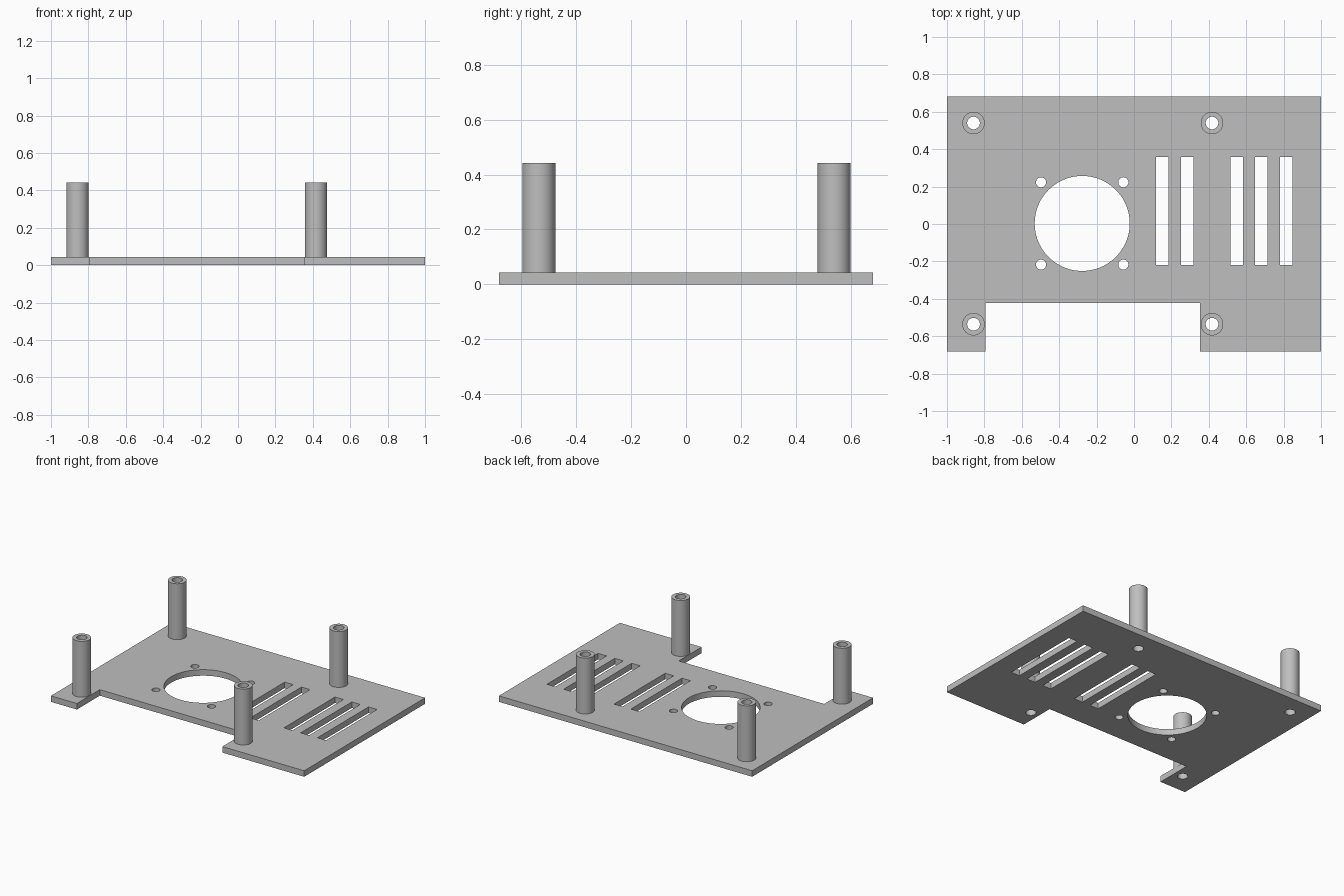
import bpy, bmesh, math

cube = bpy.data.objects.get("Cube")
if cube:
    bpy.data.objects.remove(cube, do_unlink=True)

# Single grey material
grey = bpy.data.materials.new("plain grey")
grey.use_nodes = True
COLOR = (0.52, 0.52, 0.52, 1)
grey.diffuse_color = COLOR
grey.node_tree.nodes["Principled BSDF"].inputs["Base Color"].default_value = COLOR

THICK, TOP = 0.043, 0.442
HALF_Y = 0.682
POST_R, BORE_R = 0.06, 0.034


def circle(cx, cy, r, n=48):
    return [(cx + r * math.cos(math.tau * i / n), cy + r * math.sin(math.tau * i / n))
            for i in range(n)]


def rect(x0, y0, x1, y1):
    return [(x0, y0), (x1, y0), (x1, y1), (x0, y1)]


def extrude_profile(name, loops, z0, z1):
    """Solid from an outer loop and hole loops, between two heights."""
    curve = bpy.data.curves.new(name + " profile", 'CURVE')
    curve.dimensions = '2D'
    curve.fill_mode = 'BOTH'
    curve.extrude = (z1 - z0) / 2
    for loop in loops:
        spline = curve.splines.new('POLY')
        spline.points.add(len(loop) - 1)
        for point, (x, y) in zip(spline.points, loop):
            point.co = (x, y, 0, 1)
        spline.use_cyclic_u = True
    helper = bpy.data.objects.new(name + " helper", curve)
    bpy.context.scene.collection.objects.link(helper)
    bpy.context.view_layer.update()
    depsgraph = bpy.context.evaluated_depsgraph_get()
    mesh = bpy.data.meshes.new_from_object(helper.evaluated_get(depsgraph))
    bpy.data.objects.remove(helper, do_unlink=True)
    bpy.data.curves.remove(curve)

    bm = bmesh.new()
    bm.from_mesh(mesh)
    bmesh.ops.remove_doubles(bm, verts=bm.verts, dist=1e-5)
    bmesh.ops.translate(bm, verts=bm.verts, vec=(0, 0, (z0 + z1) / 2))
    bmesh.ops.recalc_face_normals(bm, faces=bm.faces)
    bm.to_mesh(mesh)
    bm.free()
    mesh.name = name
    mesh.materials.clear()
    mesh.materials.append(grey)
    obj = bpy.data.objects.new(name, mesh)
    bpy.context.scene.collection.objects.link(obj)
    bpy.ops.object.select_all(action='DESELECT')
    obj.select_set(True)
    bpy.context.view_layer.objects.active = obj
    bpy.ops.object.shade_smooth_by_angle(angle=math.radians(30))
    return obj


# Plate outline with the notch in its front edge
notch_l, notch_r, notch_y = -0.795, 0.354, -0.423
outline = [(-1, -HALF_Y), (notch_l, -HALF_Y), (notch_l, notch_y), (notch_r, notch_y),
           (notch_r, -HALF_Y), (1, -HALF_Y), (1, HALF_Y), (-1, HALF_Y)]
loops = [outline]

# Fan opening and its four screw holes
fan_x, fan_y, screw = -0.277, 0.003, 0.22
loops.append(circle(fan_x, fan_y, 0.254, 96))
for sx in (-1, 1):
    for sy in (-1, 1):
        loops.append(circle(fan_x + sx * screw, fan_y + sy * screw, 0.027, 32))

# Vent slots, with one position left solid
for i in (0, 1, 3, 4, 5):
    x = 0.118 + 0.1325 * i
    loops.append(rect(x, -0.219, x + 0.067, 0.358))

# Bored standoffs, with bores through the plate
posts = {"back_right": (-0.858, 0.54), "back_left": (0.417, 0.54),
         "front_right": (-0.858, -0.536), "front_left": (0.417, -0.536)}
for name, (x, y) in posts.items():
    loops.append(circle(x, y, BORE_R))
    extrude_profile(name + "_standoff", [circle(x, y, POST_R), circle(x, y, BORE_R)],
                    THICK, TOP)

extrude_profile("base_plate", loops, 0, THICK)
